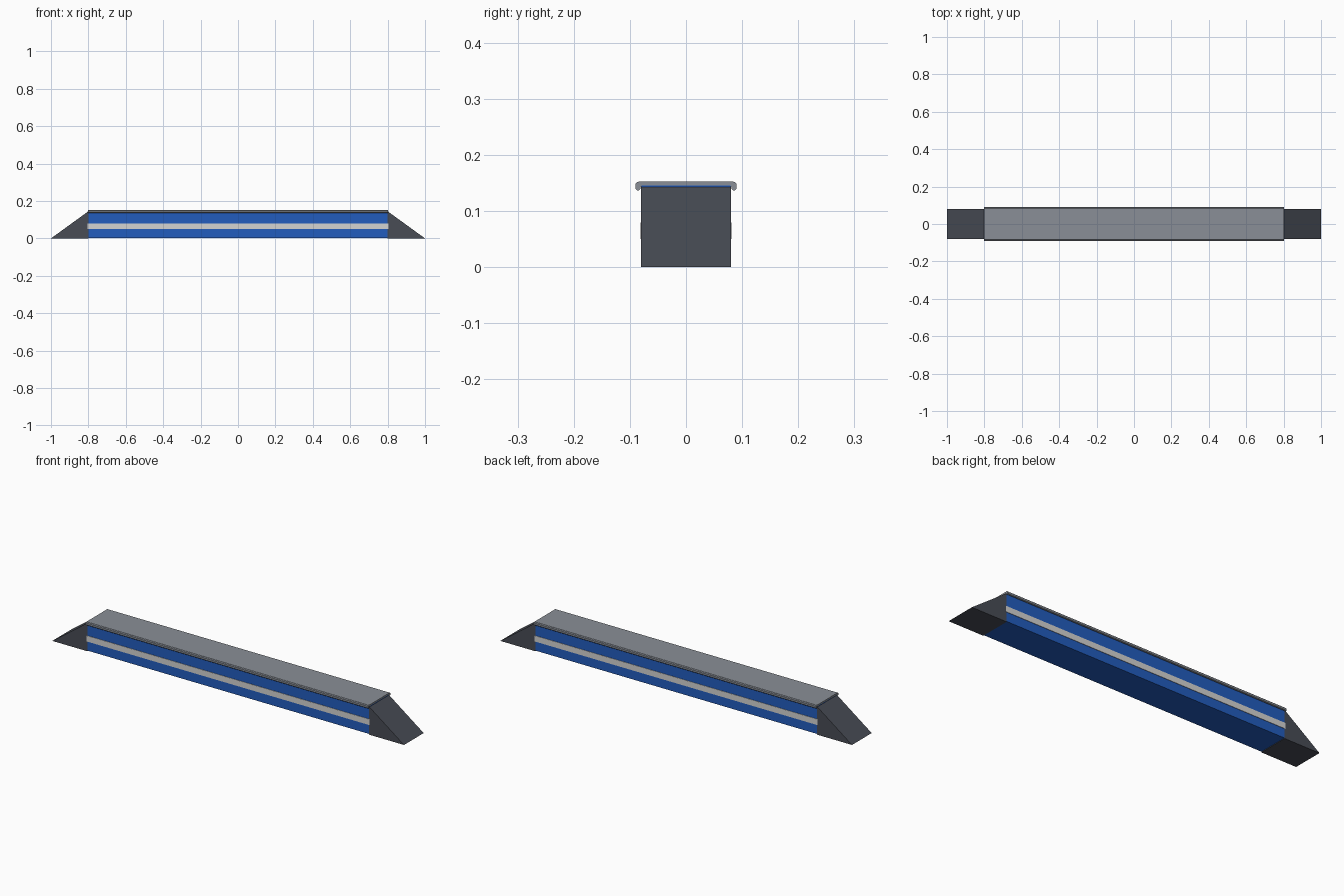
import bpy, bmesh

if "Cube" in bpy.data.objects:
    bpy.data.objects.remove(bpy.data.objects["Cube"])


def material(name, srgb):
    lin = [((c / 255 + 0.055) / 1.055) ** 2.4 for c in srgb]
    m = bpy.data.materials.new(name)
    m.diffuse_color = (*lin, 1)
    m.use_nodes = True
    m.node_tree.nodes["Principled BSDF"].inputs["Base Color"].default_value = m.diffuse_color
    return m


blue = material("blue paint", (34, 92, 190))
white = material("pale stripe", (212, 212, 210))
grey = material("roof grey", (138, 143, 151))
dark = material("dark grey", (72, 76, 85))


def prism(name, profile, axis, lo, hi, mat):
    """Extrude a closed 2D profile along x (y,z profile) or y (x,z profile)."""
    bm = bmesh.new()

    def co(a, b, t):
        return (t, a, b) if axis == "x" else (a, t, b)

    face = bm.faces.new([bm.verts.new(co(a, b, lo)) for a, b in profile])
    ext = bmesh.ops.extrude_face_region(bm, geom=[face], use_keep_orig=True)
    for v in ext["geom"]:
        if isinstance(v, bmesh.types.BMVert):
            v.co["xyz".index(axis)] = hi
    bmesh.ops.recalc_face_normals(bm, faces=bm.faces[:])
    me = bpy.data.meshes.new(name)
    bm.to_mesh(me)
    bm.free()
    me.materials.append(mat)
    ob = bpy.data.objects.new(name, me)
    bpy.context.collection.objects.link(ob)
    return ob


def rect(a0, a1, b0, b1, c=0.0):
    """Rectangle with optional chamfered corners."""
    if not c:
        return [(a0, b0), (a1, b0), (a1, b1), (a0, b1)]
    return [(a0 + c, b0), (a1 - c, b0), (a1, b0 + c), (a1, b1 - c),
            (a1 - c, b1), (a0 + c, b1), (a0, b1 - c), (a0, b0 + c)]


# long blue body
prism("body", rect(-0.079, 0.079, 0.003, 0.146), "x", -0.803, 0.803, blue)

# roof plate with slightly softened edges
prism("roof_plate", rect(-0.086, 0.086, 0.144, 0.153, 0.002), "x", -0.803, 0.803, grey)

for s, side in ((-1, "front"), (1, "back")):
    # side stripe and roof edge rail
    y0, y1 = sorted((s * 0.076, s * 0.081))
    prism(side + "_stripe", rect(y0, y1, 0.05, 0.08), "x", -0.804, 0.804, white)
    y0, y1 = sorted((s * 0.081, s * 0.090))
    prism(side + "_roof_rail", rect(y0, y1, 0.137, 0.152, 0.003), "x", -0.803, 0.803, grey)

for s, side in ((-1, "left"), (1, "right")):
    # sloping wedge end
    prism(side + "_wedge_end", [(s * 0.80, 0), (s * 1.0, 0), (s * 0.80, 0.145)],
          "y", -0.08, 0.08, dark)
